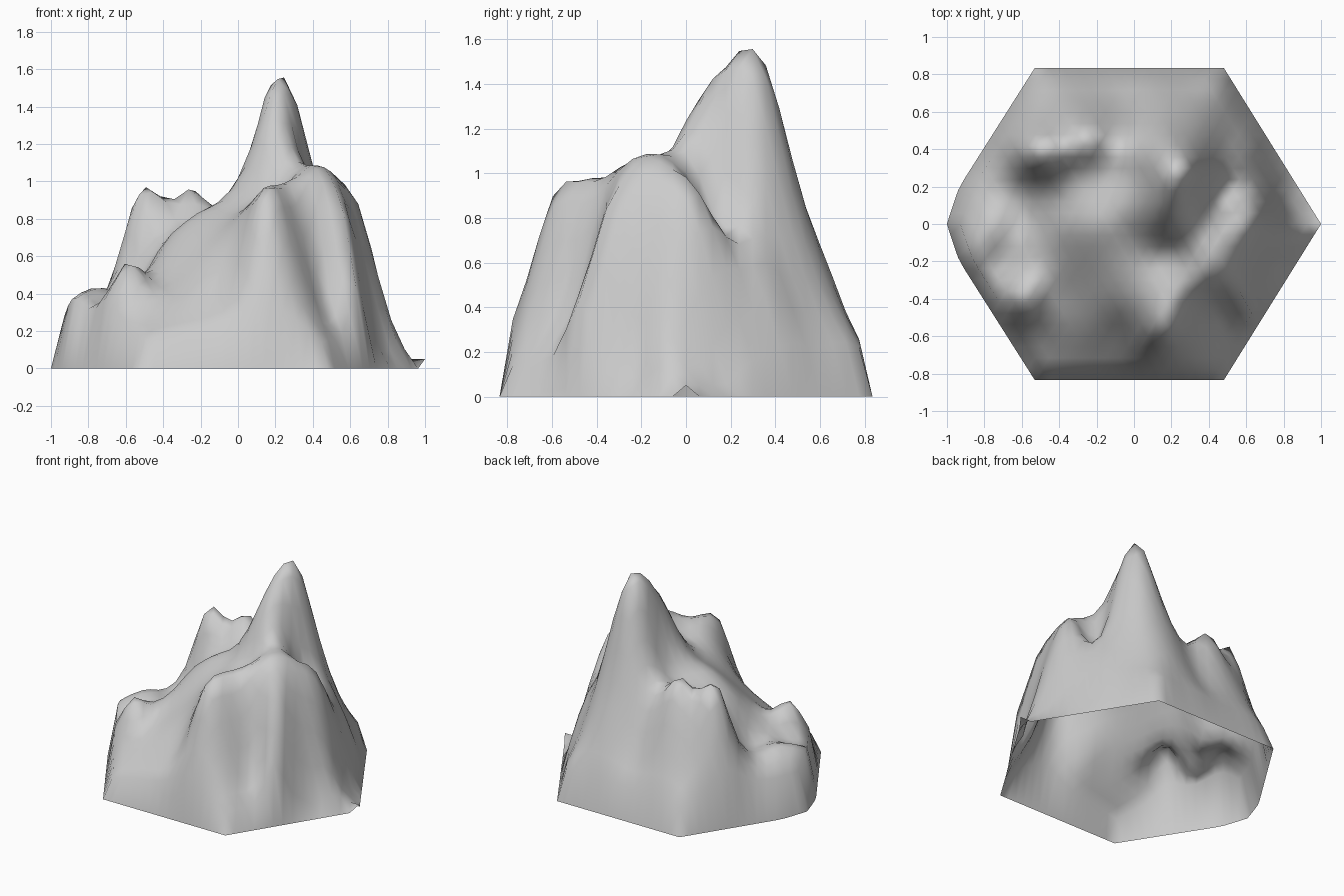
import bpy, bmesh, math
from mathutils import Vector

if "Cube" in bpy.data.objects:
    bpy.data.objects.remove(bpy.data.objects["Cube"])

RINGS = 14
YS = 0.835 / math.sin(math.pi / 3)      # slight squash of the hexagon in y

# Landforms: (x, y, height) of summits, ridges and valleys
main_peak = [(.22, .26, 1.56), (.28, .29, 1.51), (.23, .37, 1.46), (.23, .52, .90),
             (.20, .14, 1.45), (.19, .03, 1.29), (.13, .26, 1.41), (.065, .26, 1.14),
             (-.02, .24, .91), (.36, .28, 1.25), (.46, .14, .74), (.50, .40, .63),
             (.23, .64, .58), (.60, .38, .50)]
front_ridge = [(.08, -.66, .62), (.14, -.60, .89), (.20, -.48, .97), (.33, -.33, 1.0),
               (.44, -.20, 1.08), (.55, -.10, 1.0), (.60, .04, .94), (.64, .17, .68),
               (.70, .02, .69), (.79, .03, .29), (.86, .03, .09), (.80, -.14, .24),
               (.49, -.47, .42), (.58, -.36, .80), (.62, -.46, .50),
               (.20, -.17, .93), (.34, -.60, .53), (.02, -.38, .83)]
back_ridge = [(-.26, .47, .97), (-.47, .41, .975), (-.38, .45, .87), (-.13, .42, .86),
              (-.57, .38, .87), (-.64, .36, .59), (-.30, .28, .78), (-.08, .28, .84),
              (-.55, .20, .50), (-.70, .18, .40), (-.35, .65, .50), (-.05, .62, .50)]
left_hills = [(-.20, 0, .84), (0, -.06, .91), (-.40, 0, .67), (-.57, .02, .40),
              (-.59, -.39, .575), (-.70, -.22, .35), (-.46, -.38, .46), (-.75, .02, .435),
              (-.85, -.08, .40), (-.20, -.30, .64), (-.04, -.58, .50), (-.20, -.56, .43)]
# Heights just inside the rim, counter-clockwise from the right tip
rim = [.05, .07, .20, .22, .22, .24, .23, .22, .18, .33, .35, .28,
       .28, .37, .34, .25, .15, .20, .28, .32, .14, .20, .24, .08]


def hex_corner(i):
    a = math.radians(60 * i)
    return Vector((math.cos(a), math.sin(a) * YS, 0))


def warp(x, y):
    """The tile outline bulges slightly on its left sides."""
    if x < 0:
        return x + .06 * x * min(1, abs(y) / .2)
    return x - .02 * abs(y) / .835 * min(1, x / .5)


controls = main_peak + front_ridge + back_ridge + left_hills
for k, h in enumerate(rim):
    p = hex_corner(k // 4).lerp(hex_corner(k // 4 + 1), (k % 4) / 4) * (1 - 1 / RINGS)
    controls.append((warp(p.x, p.y), p.y, h))


def kernel(ax, ay, bx, by):
    return math.sqrt((ax - bx) ** 2 + (ay - by) ** 2 + .004)


def solve(rows):
    """Gaussian elimination on an augmented matrix."""
    n = len(rows)
    for i in range(n):
        p = max(range(i, n), key=lambda r: abs(rows[r][i]))
        rows[i], rows[p] = rows[p], rows[i]
        for r in range(i + 1, n):
            f = rows[r][i] / rows[i][i]
            for c in range(i, n + 1):
                rows[r][c] -= f * rows[i][c]
    out = [0.0] * n
    for i in reversed(range(n)):
        out[i] = (rows[i][n] - sum(rows[i][c] * out[c] for c in range(i + 1, n))) / rows[i][i]
    return out


# Smooth surface through all landform points
weights = solve([[kernel(a[0], a[1], b[0], b[1]) for b in controls] + [a[2]] for a in controls])


def height(x, y):
    return max(.05, sum(w * kernel(x, y, c[0], c[1]) for w, c in zip(weights, controls)))


# Hexagonal sheet of triangles; its outer ring drops to the ground
bm = bmesh.new()
grid = {}
N = RINGS
for r in range(-N, N + 1):
    for q in range(max(-N, -N - r), min(N, N - r) + 1):
        y = r * .835 / N
        x = warp((q + r / 2) / N, y)
        z = height(x, y)
        if max(abs(q), abs(r), abs(q + r)) == N:
            z = .05 if (q, r) == (N, 0) else 0     # small notch at the right tip
        grid[q, r] = bm.verts.new((x, y, z))
for q, r in grid:
    for tri in (((q, r), (q + 1, r), (q, r + 1)), ((q, r), (q + 1, r - 1), (q + 1, r))):
        if all(t in grid for t in tri):
            bm.faces.new([grid[t] for t in tri])
for f in bm.faces:
    f.smooth = True
mesh = bpy.data.meshes.new("mountain_tile")
bm.to_mesh(mesh)
bm.free()
obj = bpy.data.objects.new("mountain_tile", mesh)
bpy.context.collection.objects.link(obj)
